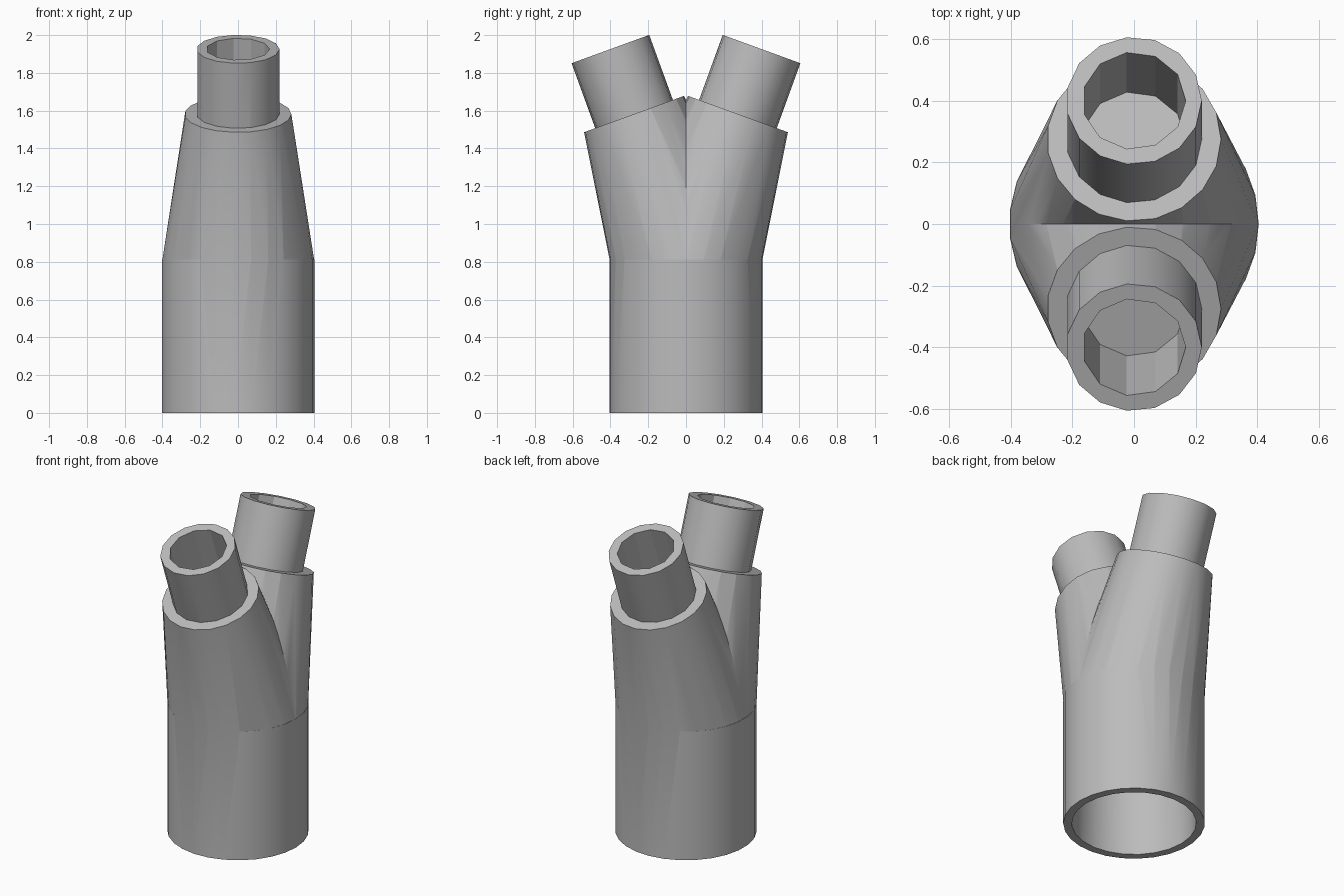
import bpy, bmesh, math
from mathutils import Vector, Matrix

if "Cube" in bpy.data.objects:
    bpy.data.objects.remove(bpy.data.objects["Cube"])

TILT = math.radians(20)
COLLAR = Vector((0, 0.275, 1.582))   # centre of the shoulder on the back branch
AXIS = Vector((0, math.sin(TILT), math.cos(TILT)))

grey = bpy.data.materials.new("grey plastic")
grey.diffuse_color = (0.5, 0.5, 0.5, 1)
grey.use_nodes = True
grey.node_tree.nodes["Principled BSDF"].inputs["Base Color"].default_value = grey.diffuse_color


def ring(r, n, centre, side=0):
    """Regular polygon with a corner on +x, tilted towards side * y."""
    rot = Matrix.Rotation(-side * TILT, 3, 'X')
    return [Vector(centre) + rot @ Vector((r * math.cos(2 * math.pi * k / n),
                                           r * math.sin(2 * math.pi * k / n), 0))
            for k in range(n)]


def hull(name, *rings):
    """Convex solid around two rings."""
    bm = bmesh.new()
    for pts in rings:
        for p in pts:
            bm.verts.new(p)
    bmesh.ops.convex_hull(bm, input=bm.verts[:])
    bmesh.ops.dissolve_limit(bm, angle_limit=0.002, verts=bm.verts[:], edges=bm.edges[:])
    bmesh.ops.recalc_face_normals(bm, faces=bm.faces[:])
    me = bpy.data.meshes.new(name)
    bm.to_mesh(me)
    bm.free()
    me.materials.append(grey)
    ob = bpy.data.objects.new(name, me)
    bpy.context.collection.objects.link(ob)
    return ob


def combine(target, tool, op):
    mod = target.modifiers.new(op, 'BOOLEAN')
    mod.operation, mod.solver, mod.object = op, 'EXACT', tool
    bpy.context.view_layer.objects.active = target
    bpy.ops.object.modifier_apply(modifier=mod.name)
    bpy.data.objects.remove(tool)


def along(side, d):
    """Point on a branch axis, d above the shoulder."""
    p = COLLAR + AXIS * d
    return Vector((0, side * p.y, p.z))


# Inlet tube
body = hull("pipe_splitter", ring(0.405, 27, (0, 0, 0)), ring(0.405, 27, (0, 0, 0.812)))

# Tapered branches and their outlet spouts
for s in (-1, 1):
    combine(body, hull("branch", ring(0.404, 27, (0, 0, 0.805)),
                       ring(0.2825, 19, along(s, 0), s)), 'UNION')
for s in (-1, 1):
    combine(body, hull("spout", ring(0.22, 15, along(s, -0.03), s),
                       ring(0.22, 15, along(s, 0.366), s)), 'UNION')

# Hollow interior: inlet bore, tapered passages, spout bores
combine(body, hull("inlet_bore", ring(0.358, 24, (0, 0, -0.05)),
                   ring(0.337, 24, (0, 0, 0.815))), 'DIFFERENCE')
for s in (-1, 1):
    combine(body, hull("passage", ring(0.336, 24, (0, 0, 0.808)),
                       ring(0.167, 11, along(s, 0), s)), 'DIFFERENCE')
for s in (-1, 1):
    combine(body, hull("spout_bore", ring(0.168, 11, along(s, -0.01), s),
                       ring(0.168, 11, along(s, 0.45), s)), 'DIFFERENCE')

bpy.ops.object.select_all(action='DESELECT')
body.select_set(True)
bpy.context.view_layer.objects.active = body
bpy.ops.object.shade_smooth_by_angle(angle=math.radians(30))
